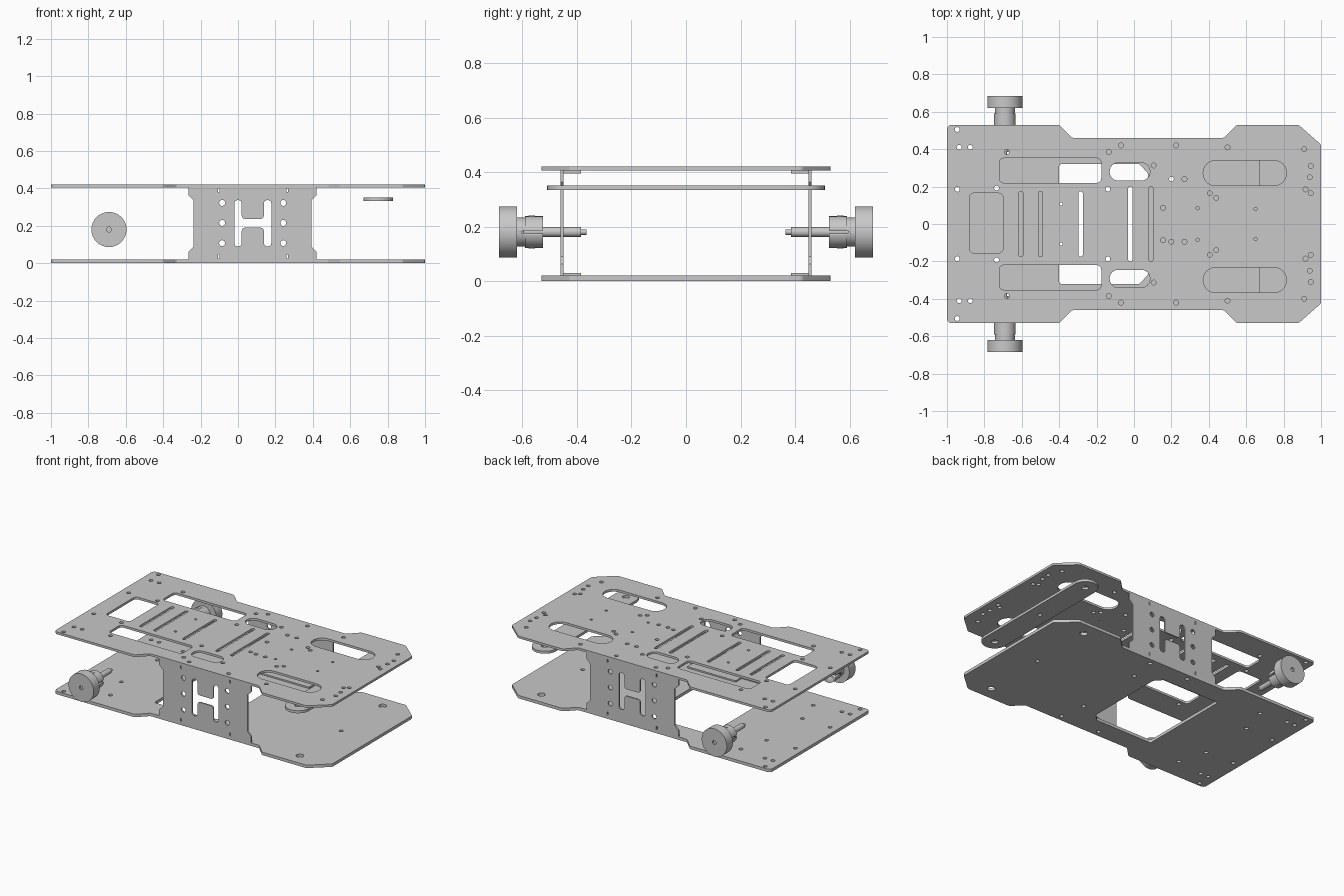
import bpy, bmesh, math
from mathutils import Vector, Matrix

cube = bpy.data.objects.get("Cube")
if cube:
    bpy.data.objects.remove(cube)

metal = bpy.data.materials.new("grey metal")
metal.use_nodes = True
GREY = (0.58, 0.58, 0.58, 1)
metal.diffuse_color = GREY
metal.node_tree.nodes["Principled BSDF"].inputs["Base Color"].default_value = GREY


def activate(obj):
    bpy.ops.object.select_all(action="DESELECT")
    obj.select_set(True)
    bpy.context.view_layer.objects.active = obj


def fillet(points, r, steps=6):
    """Round every corner of a closed 2D outline."""
    out = []
    for i, p in enumerate(points):
        p = Vector(p)
        a = (Vector(points[i - 1]) - p).normalized()
        b = (Vector(points[(i + 1) % len(points)]) - p).normalized()
        half = a.angle(b) / 2
        c = p + (a + b).normalized() * (r / math.sin(half))
        start = (p + a * (r / math.tan(half)) - c).normalized()
        end = (p + b * (r / math.tan(half)) - c).normalized()
        out += [c + start.slerp(end, k / steps).normalized() * r for k in range(steps + 1)]
    return out


def rect(x0, x1, y0, y1, r=0.0):
    pts = [(x0, y0), (x1, y0), (x1, y1), (x0, y1)]
    return fillet(pts, r) if r else pts


def circle(x, y, r, n=16):
    return [(x + r * math.cos(k * math.tau / n), y + r * math.sin(k * math.tau / n)) for k in range(n)]


def both(points):
    """Repeat hole centres on both sides of the centre line."""
    return [(x, s * y) for x, y in points for s in (1, -1)]


def plate(name, loops, thickness, matrix):
    """Flat sheet: first loop is the outline, the others are cut out."""
    curve = bpy.data.curves.new(name, "CURVE")
    curve.dimensions = "2D"
    curve.fill_mode = "BOTH"
    curve.extrude = thickness / 2
    for loop in loops:
        spline = curve.splines.new("POLY")
        spline.points.add(len(loop) - 1)
        for point, co in zip(spline.points, loop):
            point.co = (co[0], co[1], 0, 1)
        spline.use_cyclic_u = True
    obj = bpy.data.objects.new(name, curve)
    bpy.context.collection.objects.link(obj)
    activate(obj)
    bpy.ops.object.convert(target="MESH")
    obj = bpy.context.object
    bm = bmesh.new()
    bm.from_mesh(obj.data)
    bmesh.ops.remove_doubles(bm, verts=bm.verts, dist=0.0002)
    bmesh.ops.recalc_face_normals(bm, faces=bm.faces)
    bmesh.ops.transform(bm, matrix=matrix, verts=bm.verts)
    return finish(obj, bm)


def finish(obj, bm):
    bm.to_mesh(obj.data)
    bm.free()
    obj.data.materials.clear()
    obj.data.materials.append(metal)
    activate(obj)
    bpy.ops.object.shade_smooth_by_angle(angle=math.radians(30))
    return obj


def new_object(name):
    obj = bpy.data.objects.new(name, bpy.data.meshes.new(name))
    bpy.context.collection.objects.link(obj)
    return obj


def lathe(name, profile, side):
    """Turn a (radius, distance) profile about the wheel axle."""
    bm = bmesh.new()
    verts = [bm.verts.new((r, side * d, 0)) for r, d in profile]
    edges = [bm.edges.new(pair) for pair in zip(verts, verts[1:])]
    bmesh.ops.spin(bm, geom=verts + edges, cent=(0, 0, 0), axis=(0, 1, 0),
                   angle=math.tau, steps=32, use_merge=True)
    bmesh.ops.remove_doubles(bm, verts=bm.verts, dist=0.0001)
    bmesh.ops.recalc_face_normals(bm, faces=bm.faces)
    bmesh.ops.translate(bm, vec=AXLE, verts=bm.verts)
    return finish(new_object(name), bm)


def box(name, x, y, z):
    bm = bmesh.new()
    bmesh.ops.create_cube(bm, size=1)
    for v in bm.verts:
        v.co = [lo + (hi - lo) * (c + 0.5) for c, (lo, hi) in zip(v.co, (x, y, z))]
    return finish(new_object(name), bm)


# Deck outline shared by both plates
edge = [(-1, 0.53), (-0.4, 0.53), (-0.33, 0.46), (0.48, 0.46), (0.55, 0.53), (0.88, 0.53), (1, 0.425)]
outline = fillet(edge + [(x, -y) for x, y in reversed(edge)], 0.025)

# Top deck
cuts = [rect(-0.88, -0.7, -0.155, 0.165, 0.025)]
for lo, hi in ((0.22, 0.352), (-0.352, -0.22)):
    cuts.append(rect(-0.72, -0.175, lo, hi, 0.025))
    cuts.append(rect(-0.13, 0.085, lo + 0.012, hi - 0.025, 0.045))
    cuts.append(rect(0.37, 0.815, lo - 0.015, hi - 0.013, 0.0655))
for x, h in ((-0.605, 0.175), (-0.5, 0.175), (-0.285, 0.175), (-0.02, 0.2), (0.09, 0.2)):
    cuts.append(rect(x - 0.011, x + 0.011, -h, h, 0.0105))
shared = [(-0.945, 0.505), (-0.07, 0.42), (0.225, 0.42), (-0.935, 0.41), (-0.875, 0.41), (-0.68, 0.385)]
holes = both(shared + [
    (-0.945, 0.185), (-0.735, 0.192), (-0.135, 0.385), (0.105, 0.313), (-0.14, 0.187),
    (0.155, 0.087), (0.405, 0.165), (0.44, 0.14), (0.5, 0.41), (0.91, 0.4),
    (0.945, 0.31), (0.94, 0.25), (0.945, 0.165), (0.917, 0.185)])
holes += [(x, y) for x in (0.2, 0.27) for y in (0.24, -0.095)]
cuts += [circle(x, y, 0.013) for x, y in holes]
cuts += [circle(x, y, 0.009) for x, y in both([(0.34, 0.085), (0.65, 0.08), (-0.39, 0.107)])]
plate("top_deck", [outline] + cuts, 0.015, Matrix.Translation((0, 0, 0.4125)))

# Bottom deck with its central opening
opening = [(-0.4, -0.32), (0.03, -0.32), (0.075, -0.27), (0.075, 0.27), (0.03, 0.32), (-0.4, 0.32)]
cuts = [fillet(opening, 0.012)]
cuts += [circle(x, y, 0.013) for x, y in both(shared + [(-0.945, 0.185), (-0.735, 0.192), (0.2, 0.24)])]
cuts += [circle(x, y, 0.024) for x, y in both([(0.77, 0.44)])]
cuts.append(circle(0.77, 0, 0.013))
plate("bottom_deck", [outline] + cuts, 0.02, Matrix.Translation((0, 0, 0.01)))

# Cross bar hanging under the top deck
bar = [rect(0.67, 0.83, -0.51, 0.51, 0.079)]
bar += [circle(0.75, y, 0.022) for y in (-0.43, 0.43)] + [circle(0.75, 0, 0.013)]
plate("cross_bar", bar, 0.017, Matrix.Translation((0, 0, 0.342)))

# Side panels with a two-slot window and bent mounting tabs
left = [(-0.265, 0.02), (-0.265, 0.062), (-0.237, 0.09), (-0.237, 0.335), (-0.265, 0.363), (-0.265, 0.405)]
panel = left + [(0.155 - x, z) for x, z in reversed(left)]
window = [(-0.02, 0.09), (0.02, 0.09), (0.02, 0.19), (0.138, 0.19), (0.138, 0.09), (0.178, 0.09)]
window += [(x, 0.427 - z) for x, z in reversed(window)]
loops = [panel, fillet(window, 0.018)]
loops += [circle(x, z, 0.016) for x in (-0.085, 0.242) for z in (0.107, 0.215, 0.322)]
loops += [rect(x - 0.004, x + 0.004, z - 0.01, z + 0.01) for x in (-0.104, 0.264) for z in (0.036, 0.39)]
for name, side in (("back", 1), ("front", -1)):
    turn = Matrix.Translation((0, side * 0.455, 0)) @ Matrix.Rotation(math.pi / 2, 4, "X")
    plate("side_panel_" + name, loops, 0.01, turn)
    for level, z in (("lower", 0.02), ("upper", 0.395)):
        span = sorted((side * 0.385, side * 0.452))
        box(f"{level}_tab_{name}", (-0.1, 0.26), span, (z, z + 0.01))

# Wheels, split hubs and stepped axles
AXLE = Vector((-0.69, 0, 0.18))
for name, side in (("back", 1), ("front", -1)):
    lathe("wheel_" + name, [(0, 0.675), (0.013, 0.675), (0.013, 0.685), (0.094, 0.685),
                            (0.094, 0.62), (0, 0.62)], side)
    lathe("axle_" + name, [(0, 0.365), (0.01, 0.365), (0.01, 0.385), (0.018, 0.385),
                           (0.018, 0.625), (0, 0.625)], side)
    hub = lathe("hub_" + name, [(0, 0.525), (0.058, 0.525), (0.058, 0.59), (0.053, 0.59),
                                (0.053, 0.625), (0, 0.625)], side)
    cutter = box("hub_slot_cutter_" + name, (-0.8, -0.58), sorted((side * 0.5, side * 0.595)), (0.174, 0.186))
    cutter.hide_render = True
    cutter.hide_set(True)
    cut = hub.modifiers.new("slot", "BOOLEAN")
    cut.operation = "DIFFERENCE"
    cut.object = cutter
    cut.solver = "EXACT"
    # Clamp screw on the hub
    screw = new_object("hub_screw_" + name)
    bm = bmesh.new()
    bmesh.ops.create_cone(bm, cap_ends=True, segments=16, radius1=0.012, radius2=0.012, depth=0.12)
    bmesh.ops.translate(bm, vec=AXLE + Vector((0, side * 0.565, 0)), verts=bm.verts)
    finish(screw, bm)
